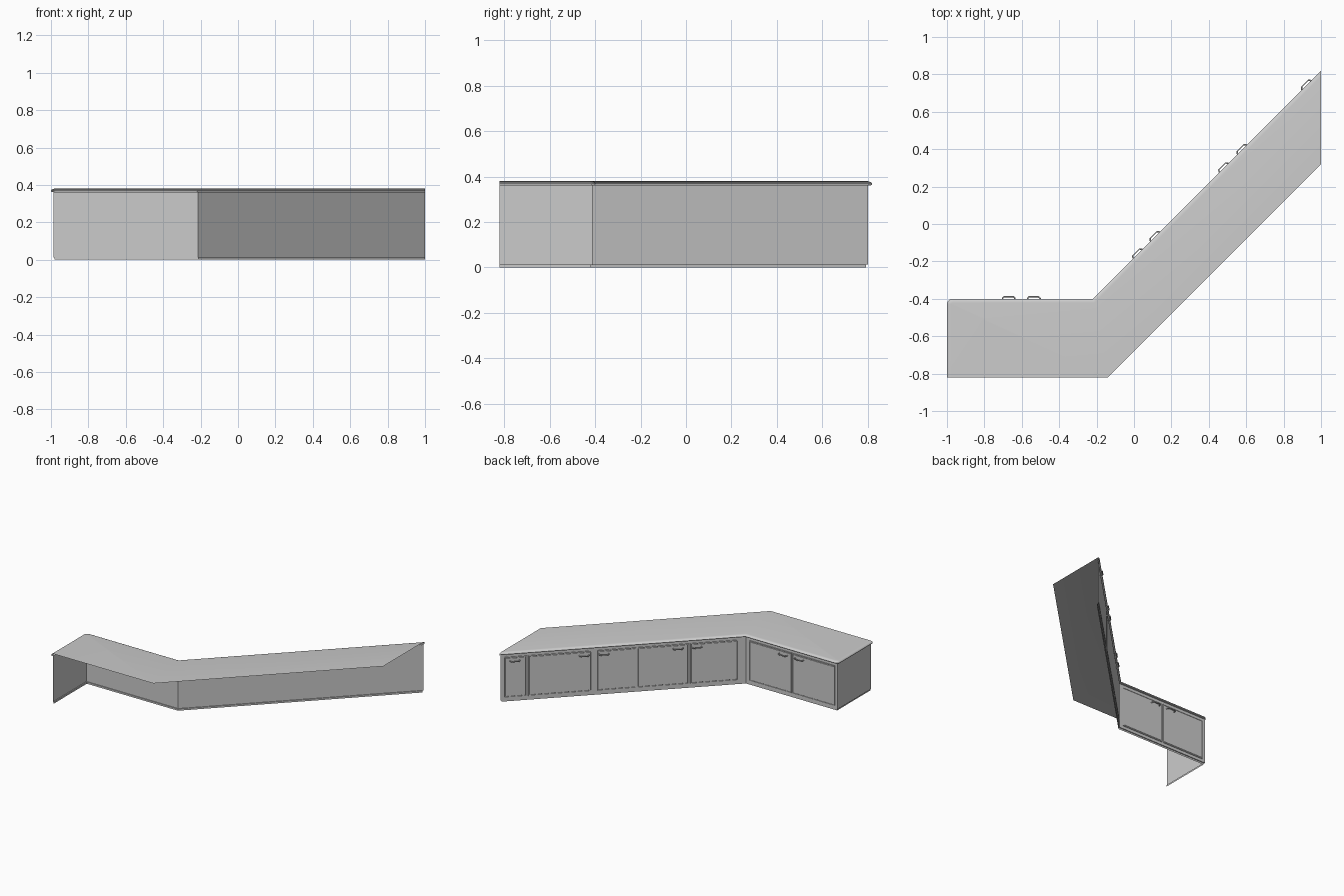
import bpy, bmesh, math
from mathutils import Matrix, Vector

if "Cube" in bpy.data.objects:
    bpy.data.objects.remove(bpy.data.objects["Cube"])

R2 = math.sqrt(2)


def edge_path(d, r=0.03):
    """Cabinet edge line (left end, short run, long run) offset inward by d."""
    pts = [(-1 + d, -0.82)]
    rad = r - d
    for i in range(7):
        a = math.pi - i * math.pi / 12
        pts.append((-1 + r + rad * math.cos(a), -0.40 - r + rad * math.sin(a)))
    pts.append((-0.22 + (R2 - 1) * d, -0.40 - d))
    pts.append((1, 0.82 - R2 * d))
    return pts


def sharp_path(d):
    return [(-1 + d, -0.82), (-1 + d, -0.40 - d),
            (-0.22 + (R2 - 1) * d, -0.40 - d), (1, 0.82 - R2 * d)]


def finish(name, bm, angle=35):
    bmesh.ops.remove_doubles(bm, verts=bm.verts, dist=1e-5)
    bmesh.ops.recalc_face_normals(bm, faces=bm.faces)
    me = bpy.data.meshes.new(name)
    bm.to_mesh(me)
    bm.free()
    ob = bpy.data.objects.new(name, me)
    bpy.context.collection.objects.link(ob)
    bpy.context.view_layer.objects.active = ob
    bpy.ops.object.select_all(action='DESELECT')
    ob.select_set(True)
    bpy.ops.object.shade_smooth_by_angle(angle=math.radians(angle))
    return ob


def sweep(name, profile, path, cap=None):
    """Sweep an (inset, z) profile along the cabinet edge; optional top sheet."""
    bm = bmesh.new()
    rings = [[bm.verts.new((x, y, z)) for x, y in path(d)] for d, z in profile]
    for a, b in zip(rings, rings[1:]):
        for i in range(len(a) - 1):
            bm.faces.new((a[i], a[i + 1], b[i + 1], b[i]))
    if cap:
        bm.faces.new(rings[0] + [bm.verts.new(p) for p in cap])
    return finish(name, bm)


# Countertop sheet with rolled edge, open at the rear
sweep("countertop",
      [(0.022, 0.38), (0.013, 0.379), (0.006, 0.376), (0.002, 0.372),
       (0, 0.367), (0.002, 0.363), (0.006, 0.361), (0.014, 0.361)],
      edge_path, [(1, 0.32, 0.38), (-0.14, -0.82, 0.38)])

# Cabinet shell and recessed plinth
sweep("cabinet_wall", [(0.013, 0.362), (0.013, 0.013)], sharp_path)
sweep("plinth", [(0.013, 0.013), (0.02, 0.013), (0.02, 0)], sharp_path)

# Wall frames: local x runs along the wall, local y points outward
short_run = Matrix.Translation((0, -0.413, 0))
long_run = (Matrix.Translation((-0.22 + 0.013 / R2, -0.40 - 0.013 / R2, 0))
            @ Matrix.Rotation(math.radians(45), 4, 'Z'))


def door(name, frame, a, b, z0=0.035, z1=0.34):
    """Thin door with a rebated border and raised centre panel."""
    bm = bmesh.new()
    bmesh.ops.create_cube(bm, size=1)
    bmesh.ops.scale(bm, vec=(b - a, 0.005, z1 - z0), verts=bm.verts)
    front = [f for f in bm.faces if f.normal.y > 0.9]
    bmesh.ops.inset_region(bm, faces=front, thickness=0.006)
    bmesh.ops.inset_region(bm, faces=front, thickness=0.002, depth=-0.002)
    bmesh.ops.inset_region(bm, faces=front, thickness=0.002)
    bmesh.ops.inset_region(bm, faces=front, thickness=0.002, depth=0.002)
    bm.transform(frame @ Matrix.Translation(((a + b) / 2, 0.0025, (z0 + z1) / 2)))
    finish(name, bm, 20)


def handle(name, frame, s):
    """Bowed bar pull."""
    cu = bpy.data.curves.new(name, 'CURVE')
    cu.dimensions = '3D'
    cu.bevel_depth = 0.004
    cu.bevel_resolution = 2
    cu.use_fill_caps = True
    sp = cu.splines.new('POLY')
    prof = [(-0.034, 0.003), (-0.033, 0.016), (-0.025, 0.025),
            (0.025, 0.025), (0.033, 0.016), (0.034, 0.003)]
    sp.points.add(len(prof) - 1)
    for p, (x, y) in zip(sp.points, prof):
        p.co = (*(frame @ Vector((s + x, y, 0.312))), 1)
    ob = bpy.data.objects.new(name, cu)
    bpy.context.collection.objects.link(ob)


# Doors and pulls of the short run
for i, (a, b, h) in enumerate([(-0.965, -0.607, -0.67), (-0.598, -0.245, -0.535)]):
    door(f"short_door_{i}", short_run, a, b)
    handle(f"short_handle_{i}", short_run, h)

# Doors and pulls of the long run, given by x position
for i, (a, b, h) in enumerate([(-0.185, 0.052, 0.02), (0.059, 0.315, 0.113),
                               (0.322, 0.51, 0.48), (0.54, 0.855, 0.578),
                               (0.862, 0.975, 0.922)]):
    s = [(x + 0.22) * R2 for x in (a, b, h)]
    door(f"long_door_{i}", long_run, s[0], s[1])
    handle(f"long_handle_{i}", long_run, s[2])
